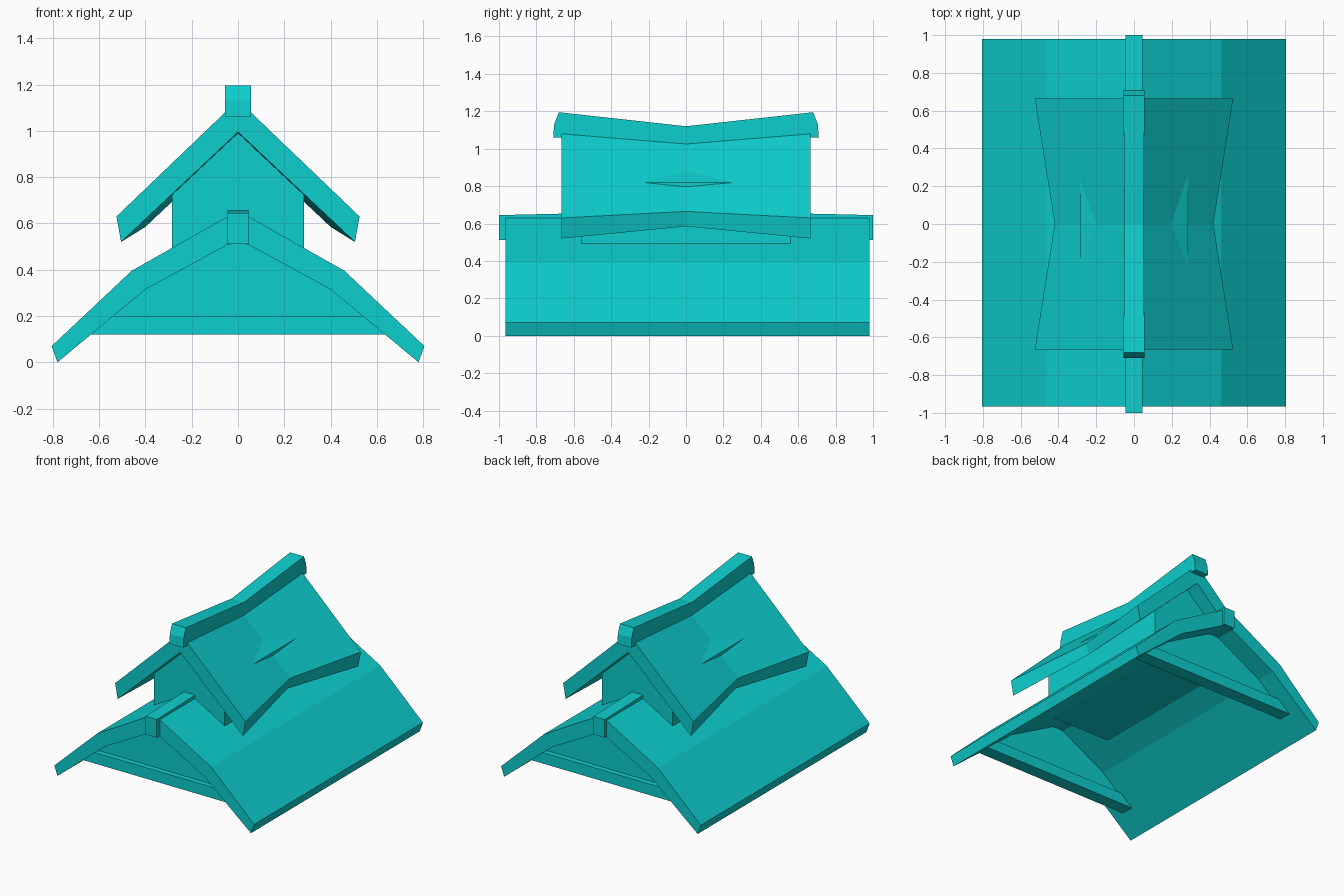
import bpy
import bmesh

cube = bpy.data.objects.get("Cube")
if cube:
    bpy.data.objects.remove(cube, do_unlink=True)

teal = bpy.data.materials.new("teal")
teal.use_nodes = True
COLOR = (0.004, 0.62, 0.62, 1)
teal.diffuse_color = COLOR
teal.node_tree.nodes["Principled BSDF"].inputs["Base Color"].default_value = COLOR


def loft(name, sections):
    """Skin closed rings of points and cap both ends."""
    bm = bmesh.new()
    rings = [[bm.verts.new(p) for p in ring] for ring in sections]
    n = len(rings[0])
    for a, b in zip(rings, rings[1:]):
        for i in range(n):
            j = (i + 1) % n
            bm.faces.new((a[i], a[j], b[j], b[i]))
    bm.faces.new(rings[0])
    bm.faces.new(rings[-1][::-1])
    bmesh.ops.recalc_face_normals(bm, faces=bm.faces)
    mesh = bpy.data.meshes.new(name)
    bm.to_mesh(mesh)
    bm.free()
    mesh.materials.append(teal)
    obj = bpy.data.objects.new(name, mesh)
    bpy.context.collection.objects.link(obj)
    return obj


def mirrored(half):
    """Complete a half profile that starts and ends anywhere on x >= 0."""
    return half + [(-x, z) for x, z in reversed(half) if x > 0]


def at_y(profile, y):
    return [(x, y, z) for x, z in profile]


def roof_ring(outer, inner):
    """Closed chevron: over the top from +x to -x, back along the underside."""
    top = outer + [(-x, z) for x, z in reversed(outer[:-1])]
    under = inner + [(-x, z) for x, z in reversed(inner[:-1])]
    return top + under[::-1]


# Lower roof: a bent slab running front to back
lower = roof_ring([(0.805, 0.07), (0.46, 0.395), (0.045, 0.63), (0, 0.64)],
                  [(0.78, 0.0), (0.4, 0.315), (0.045, 0.508), (0, 0.515)])
loft("lower_roof", [at_y(lower, -0.965), at_y(lower, 0.98)])

# Lower ridge beam, rising a little toward the middle
loft("lower_ridge_beam",
     [at_y([(0.045, 0.512), (0.045, top), (-0.045, top), (-0.045, 0.512)], y)
      for y, top in ((-1, 0.645), (0, 0.668), (1, 0.645))])

# Gable ends: tie beam with a recessed panel above it
tie = mirrored([(0.645, 0.12), (0.55, 0.2)])
panel = mirrored([(0.56, 0.19), (0.41, 0.33), (0.04, 0.53)])
for side, label in ((-1, "front"), (1, "back")):
    loft(label + "_tie_beam", [at_y(tie, side * y) for y in (0.78, 0.875)])
    loft(label + "_gable_panel", [at_y(panel, side * y) for y in (0.80, 0.835)])

# Upper house body, whose shoulders just break through the sagging roof
house = mirrored([(0.285, 0.4), (0.285, 0.82), (0, 1.02)])
loft("upper_house", [at_y(house, -0.56), at_y(house, 0.56)])

# Upper roof: narrower and lower at the middle
end = roof_ring([(0.525, 0.63), (0.045, 1.09), (0, 1.133)],
                [(0.505, 0.52), (0.045, 0.953), (0, 0.995)])
middle = roof_ring([(0.42, 0.665), (0.045, 1.03), (0, 1.073)],
                   [(0.4, 0.585), (0.045, 0.92), (0, 0.96)])
loft("upper_roof", [at_y(end, -0.665), at_y(middle, 0), at_y(end, 0.665)])


# Upper ridge beam with sloped, slightly flared ends
def beam_ring(width, top_y, top, low_y, low):
    return [(width, low_y, low), (width, top_y, top),
            (-width, top_y, top), (-width, low_y, low)]


loft("upper_ridge_beam",
     [beam_ring(0.056, -0.705, 1.13, -0.71, 1.06),
      beam_ring(0.056, -0.68, 1.195, -0.66, 1.06),
      beam_ring(0.05, 0, 1.12, 0, 1.0),
      beam_ring(0.056, 0.68, 1.195, 0.66, 1.06),
      beam_ring(0.056, 0.705, 1.13, 0.71, 1.06)])
